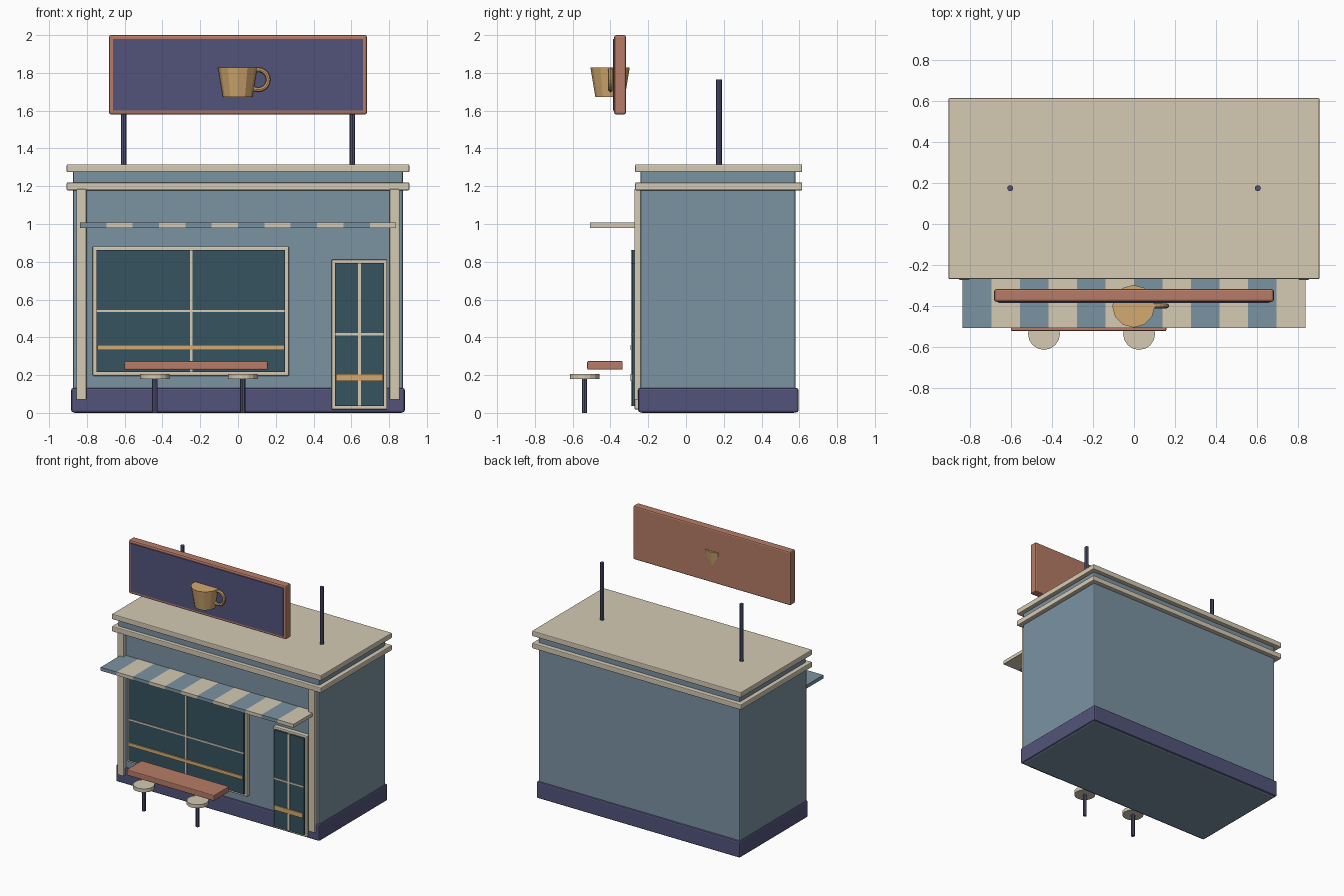
import bpy
import math

cube = bpy.data.objects.get("Cube")
if cube:
    bpy.data.objects.remove(cube, do_unlink=True)


def material(name, hex_code):
    def linear(c):
        return c / 12.92 if c <= 0.04045 else ((c + 0.055) / 1.055) ** 2.4
    rgb = [linear(int(hex_code[i:i + 2], 16) / 255) for i in (0, 2, 4)]
    mat = bpy.data.materials.new(name)
    mat.use_nodes = True
    mat.diffuse_color = (*rgb, 1)
    mat.node_tree.nodes["Principled BSDF"].inputs["Base Color"].default_value = (*rgb, 1)
    return mat


BLUE = material("wall blue", "7b93a2")
CREAM = material("cream trim", "d5cab4")
NAVY = material("dark indigo", "52547a")
TEAL = material("dark teal glass", "36545f")
BRICK = material("terracotta", "b67c67")
GOLD = material("golden tan", "d3aa70")


def finish(name, mat, bevel=0):
    obj = bpy.context.object
    obj.name = name
    obj.data.materials.append(mat)
    if bevel:
        mod = obj.modifiers.new("Bevel", "BEVEL")
        mod.width = bevel
        mod.segments = 2
    return obj


def box(name, mat, x, y, z, bevel=0):
    """Box given by its (min, max) range on each axis."""
    bpy.ops.mesh.primitive_cube_add(size=1, location=[sum(r) / 2 for r in (x, y, z)])
    bpy.context.object.scale = [r[1] - r[0] for r in (x, y, z)]
    bpy.ops.object.transform_apply(location=False, rotation=False, scale=True)
    return finish(name, mat, bevel)


def round_post(name, mat, x, y, z, radius, sides, top_radius=None):
    bpy.ops.mesh.primitive_cone_add(
        vertices=sides, radius1=radius, radius2=top_radius or radius,
        depth=z[1] - z[0], location=(x, y, sum(z) / 2))
    return finish(name, mat)


# Building shell, plinth and the two cornice slabs
box("walls", BLUE, (-0.873, 0.873), (-0.24, 0.58), (0, 1.29), 0.01)
box("plinth", NAVY, (-0.883, 0.883), (-0.253, 0.595), (0.003, 0.132), 0.01)
box("lower_cornice", CREAM, (-0.907, 0.907), (-0.269, 0.615), (1.178, 1.22), 0.006)
box("roof_slab", CREAM, (-0.907, 0.907), (-0.269, 0.615), (1.274, 1.316), 0.006)

# Corner pilasters and roof poles
for side, s in (("right", -1), ("left", 1)):
    box(side + "_pilaster", CREAM, sorted((0.803 * s, 0.855 * s)),
        (-0.273, -0.23), (0.07, 1.185), 0.004)
    round_post(side + "_roof_pole", NAVY, 0.605 * s, 0.175, (1.3, 1.765), 0.015, 8)


def glazing(name, x, z, border, cross, band):
    """Framed glass with a cross of thin bars and a painted band."""
    box(name + "_frame", CREAM, x, (-0.273, -0.23), z, 0.006)
    gx = (x[0] + border, x[1] - border)
    gz = (z[0] + border, z[1] - border)
    box(name + "_glass", TEAL, gx, (-0.286, -0.26), gz)
    cx, cz = cross
    box(name + "_upright_bar", CREAM, (cx - 0.007, cx + 0.007), (-0.292, -0.27), gz)
    box(name + "_cross_bar", CREAM, gx, (-0.291, -0.27), (cz - 0.006, cz + 0.006))
    box(name + "_band", GOLD, (gx[0] + 0.005, gx[1] - 0.005), (-0.294, -0.27), band)


glazing("window", (-0.77, 0.27), (0.196, 0.882), 0.02, (-0.248, 0.54), (0.333, 0.36))
glazing("door", (0.495, 0.79), (0.018, 0.812), 0.018, (0.643, 0.416), (0.17, 0.207))

# Striped flat awning
STRIPES = 12
width = 1.674 / STRIPES
for i in range(STRIPES):
    left = -0.837 + i * width
    box(f"awning_stripe_{i + 1}", CREAM if i % 2 else BLUE,
        (left, left + width), (-0.507, -0.235), (0.98, 1.007))

# Counter and stools
box("counter", BRICK, (-0.602, 0.158), (-0.523, -0.335), (0.229, 0.274), 0.006)
for side, x in (("right", -0.44), ("left", 0.025)):
    round_post(side + "_stool_leg", NAVY, x, -0.537, (0, 0.185), 0.014, 8)
    round_post(side + "_stool_seat", CREAM, x, -0.537, (0.179, 0.207), 0.078, 16)

# Sign board with inset-coloured face
box("sign_frame", BRICK, (-0.683, 0.683), (-0.38, -0.318), (1.58, 2.0), 0.01)
box("sign_panel", NAVY, (-0.662, 0.662), (-0.386, -0.37), (1.602, 1.98))

# Cup emblem: tapered body and ring handle
round_post("cup_body", GOLD, -0.002, -0.402, (1.672, 1.828), 0.078, 12, 0.104)
bpy.ops.mesh.primitive_torus_add(
    major_radius=0.053, minor_radius=0.012, major_segments=20, minor_segments=8,
    location=(0.107, -0.4, 1.764), rotation=(math.pi / 2, 0, 0))
finish("cup_handle", GOLD)
